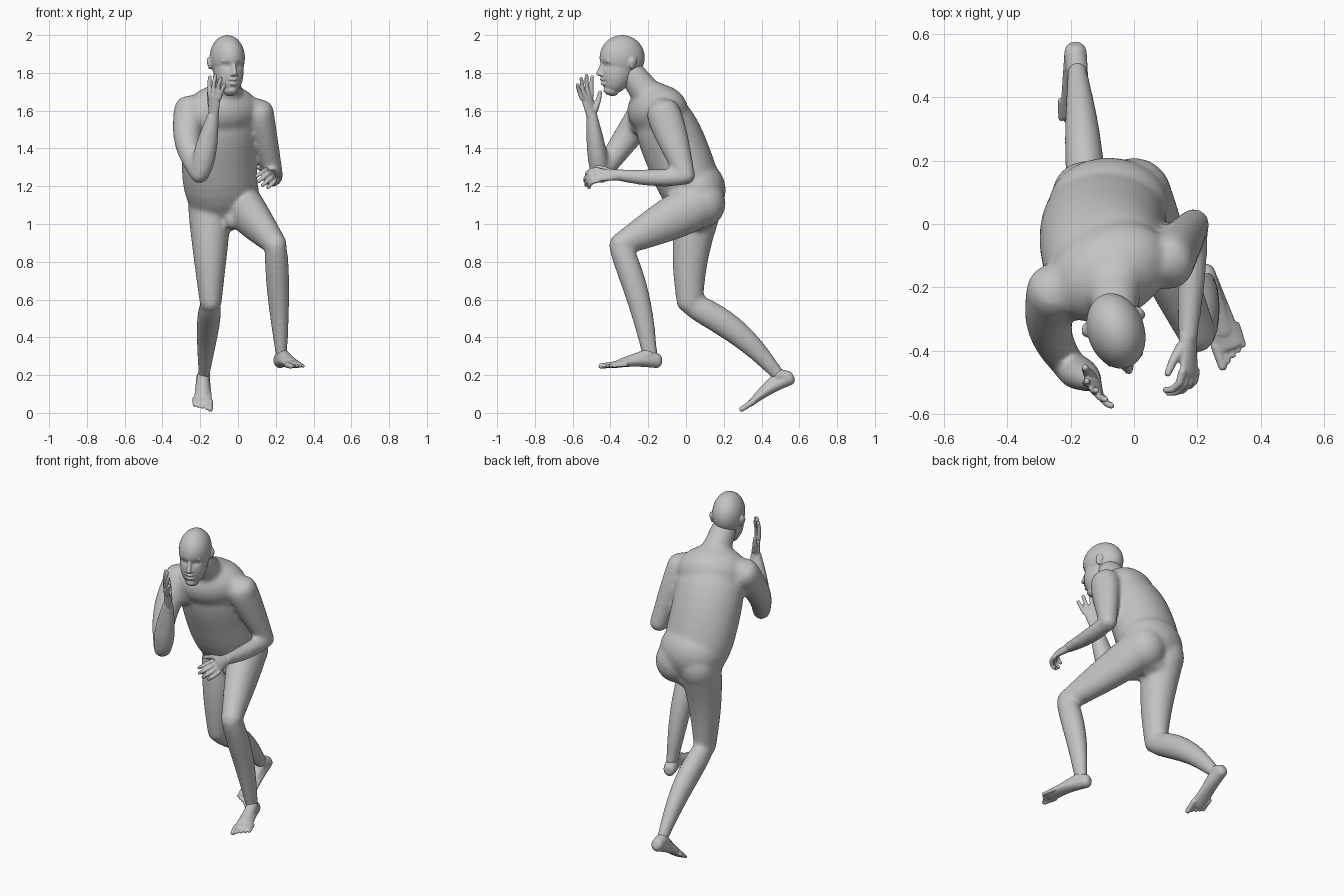
import bpy, bmesh
from math import sin, cos, pi, tau, exp, radians
from mathutils import Vector, Matrix

if "Cube" in bpy.data.objects:
    bpy.data.objects.remove(bpy.data.objects["Cube"])

skin = bpy.data.materials.new("plain grey skin")
skin.use_nodes = True
skin.diffuse_color = (.55, .55, .55, 1)
skin.node_tree.nodes["Principled BSDF"].inputs["Base Color"].default_value = skin.diffuse_color


def taper(first, last, bulge=0):
    """Radius rule: straight taper plus a muscle bulge nearer the first end."""
    return lambda t: first + (last - first) * t + bulge * sin(pi * t ** .7)


def tube(bm, start, end, width, depth=None, side=(1, 0, 0), bow=(0, 0, 0), twist=0, sides=24, steps=12):
    """Round-ended elliptical tube between two joints, bowed and twisted along its length."""
    start, end, bow = Vector(start), Vector(end), Vector(bow)
    depth = depth or width
    stations = [(0, -.75, .5), (0, -.4, .9)]
    stations += [(i / steps, 0, 1) for i in range(steps + 1)]
    stations += [(1, .4, .9), (1, .75, .5)]
    rings = []
    for t, overshoot, scale in stations:
        along = (end - start + bow * pi * cos(pi * t)).normalized()
        across = Matrix.Rotation(radians(twist * t), 3, 'Z') @ Vector(side)
        across = (across - along * across.dot(along)).normalized()
        out = along.cross(across)
        w, d = width(t), depth(t)
        centre = start.lerp(end, t) + bow * sin(pi * t) + along * overshoot * min(w, d)
        rings.append([bm.verts.new(centre + scale * (across * w * cos(tau * k / sides)
                                                     + out * d * sin(tau * k / sides)))
                      for k in range(sides)])
    for low, high in zip(rings, rings[1:]):
        for k in range(sides):
            bm.faces.new((low[k - 1], low[k], high[k], high[k - 1]))
    bm.faces.new(rings[0][::-1])
    bm.faces.new(rings[-1])


def blob(bm, centre, size, yaw=0, segments=24):
    """Ellipsoid muscle or feature."""
    place = (Matrix.Translation(centre) @ Matrix.Rotation(radians(yaw), 4, 'Z')
             @ Matrix.Diagonal((*size, 1)))
    bmesh.ops.create_uvsphere(bm, u_segments=segments, v_segments=segments // 2,
                              radius=1, matrix=place)


def finish(name, bm, voxel, smoothing):
    """Fuse the overlapping volumes into one smooth skin."""
    bmesh.ops.recalc_face_normals(bm, faces=bm.faces)
    mesh = bpy.data.meshes.new(name)
    bm.to_mesh(mesh)
    bm.free()
    mesh.materials.append(skin)
    mesh.shade_smooth()
    part = bpy.data.objects.new(name, mesh)
    bpy.context.collection.objects.link(part)
    fuse = part.modifiers.new("fuse", 'REMESH')
    fuse.mode, fuse.voxel_size, fuse.use_smooth_shade = 'VOXEL', voxel, True
    soften = part.modifiers.new("soften", 'SMOOTH')
    soften.factor, soften.iterations = .5, smoothing
    return part


# Joints of the pose
right_shoulder, right_elbow, right_wrist = (-.25, -.21, 1.6), (-.2, -.455, 1.26), (-.13, -.5, 1.58)
left_shoulder, left_elbow, left_wrist = (.11, -.12, 1.59), (.19, 0, 1.25), (.17, -.37, 1.26)
right_hip, right_knee, right_ankle = (-.15, .07, 1.1), (-.145, .02, .58), (-.18, .49, .2)
left_hip, left_knee, left_ankle = (.02, .06, 1.1), (.2, -.35, .89), (.23, -.19, .3)
pelvis, chest_top = (-.07, .08, 1.03), (-.07, -.18, 1.68)

# Trunk, twisted so the right shoulder leads, with shoulder girdle and neck
body = bmesh.new()
tube(body, pelvis, chest_top, lambda t: .2 * (1 - .45 * (2 * t - 1) ** 4),
     lambda t: .17 * (1 - .5 * abs(2 * t - 1) ** 3), bow=(-.03, .01, 0), twist=26, sides=36)
tube(body, right_shoulder, left_shoulder, taper(.08, .07), side=(0, 0, 1), bow=(0, 0, .03))
tube(body, (-.06, -.17, 1.64), (-.06, -.29, 1.8), taper(.09, .07))

# Upper back, chest, hips, buttocks and groin
blob(body, (-.08, -.15, 1.6), (.2, .15, .14), 26, segments=40)
for x, y in ((-.16, -.25), (.01, -.18)):
    blob(body, (x, y, 1.56), (.1, .045, .085), 26)
blob(body, (-.08, .06, 1.18), (.19, .15, .16), segments=40)
blob(body, (0, .09, 1.11), (.12, .12, .13))
blob(body, (-.15, .09, 1.11), (.11, .11, .13))
blob(body, (-.03, -.03, 1.02), (.04, .05, .05))

# Arms
tube(body, right_shoulder, right_elbow, taper(.09, .05), bow=(-.04, 0, 0))
tube(body, right_elbow, right_wrist, taper(.045, .032, .02), taper(.045, .03, .013))
tube(body, left_shoulder, left_elbow, taper(.08, .05), taper(.09, .05, .01))
tube(body, left_elbow, left_wrist, taper(.04, .03, .01), bow=(0, 0, -.01))

# Legs: left steps forward, right pushes off behind
tube(body, left_hip, left_knee, taper(.11, .06), taper(.12, .06, .015))
tube(body, left_knee, left_ankle, taper(.055, .03, .015), taper(.06, .04, .013), bow=(0, .02, 0))
tube(body, right_hip, right_knee, taper(.115, .058, .004), taper(.125, .07), bow=(0, -.02, 0))
tube(body, right_knee, right_ankle, taper(.05, .03, .018), taper(.06, .035, .02), bow=(0, .02, .03))
finish("body", body, .011, 12)

# Head, modelled facing -y and then turned
head = bmesh.new()
blob(head, (0, 0, 1.88), (.09, .122, .12), segments=64)
tube(head, (0, -.06, 1.71), (0, -.01, 1.85), taper(.04, .08, .015), taper(.04, .1, .015),
     sides=64, steps=40)


def press(x, z, width, height, depth):
    """Push a soft hollow into the face."""
    for v in head.verts:
        if v.co.y < -.03:
            v.co.y += depth * exp(-((v.co.x - x) / width) ** 2 - ((v.co.z - z) / height) ** 2)


press(0, 1.753, .025, .006, .01)
for s in (-1, 1):
    press(s * .034, 1.84, .02, .013, .014)
    blob(head, (s * .013, -.116, 1.79), (.01, .012, .008))          # nostril wing
    blob(head, (s * .033, -.085, 1.84), (.015, .013, .009))         # eye
    blob(head, (s * .034, -.094, 1.862), (.028, .012, .009))        # brow
    blob(head, (s * .089, .028, 1.85), (.008, .02, .034), s * 25)   # ear
    blob(head, (s * .095, .036, 1.86), (.006, .02, .022), s * 25)   # ear rim
# Nose, lips and chin
tube(head, (0, -.11, 1.845), (0, -.13, 1.795), taper(.01, .014))
for y, z, width in ((-.112, 1.765, .024), (-.108, 1.742, .02)):
    blob(head, (0, y, z), (width, .012, .007))
blob(head, (0, -.085, 1.707), (.024, .018, .016))
turned_head = finish("head", head, .0055, 4)
turned_head.matrix_world = (Matrix.Translation((-.057, -.338, 0))
                            @ Matrix.Rotation(radians(18), 4, 'Z'))


def local_frame(origin, forward, normal, mirror):
    """Axes of a hand or foot, and a function placing points in them."""
    origin, forward, normal = Vector(origin), Vector(forward).normalized(), Vector(normal)
    normal = (normal - forward * normal.dot(forward)).normalized()
    inner = forward.cross(normal) * mirror
    return forward, inner, normal, lambda f, s, n=0: origin + forward * f + inner * s + normal * n


def hand(name, wrist, direction, palm, mirror, curl, spread):
    """Palm, thumb and four fingers that curl towards the palm side."""
    forward, inner, normal, at = local_frame(wrist, direction, palm, mirror)
    bm = bmesh.new()
    tube(bm, at(-.02, 0), at(.1, 0), taper(.03, .043), taper(.026, .014), inner)
    tube(bm, at(.02, .02, .01), at(.06, .055, .02), taper(.02, .014), side=normal)
    tube(bm, at(.06, .055, .02), at(.1, .075, .03), taper(.014, .011), side=normal)
    for finger, length in enumerate((.038, .044, .041, .032)):
        offset = .036 - finger * .024
        ray = (forward + inner * offset * spread).normalized()
        joint, angle = at(.095, offset), curl / 2
        for bone in range(3):
            reach = length * (1 - bone / 8)
            tip = joint + (ray * cos(angle) + normal * sin(angle)) * reach
            radius = .013 - bone * .001
            tube(bm, joint, tip, taper(radius, radius - .001), side=inner, sides=12, steps=4)
            joint, angle = tip, angle + curl
    finish(name, bm, .005, 2)


hand("right_hand", right_wrist, (.06, -.27, 1), (.7, .7, 0), 1, .12, 7)
hand("left_hand", left_wrist, (.05, -1, 0), (-.8, 0, -.6), -1, .62, 3)


def foot(name, ankle, heel, direction, up, mirror):
    """Wedge-shaped foot with heel, raised instep and five toes."""
    forward, inner, normal, at = local_frame(heel, direction, up, mirror)
    bm = bmesh.new()
    tube(bm, at(.035, 0, .042), at(.28, 0, .018), taper(.035, .05), taper(.04, .017), inner,
         bow=normal * .008)
    tube(bm, at(.08, 0, .065), at(.23, 0, .03), taper(.034, .036), taper(.04, .024), inner)
    tube(bm, at(.04, 0, .045), ankle, taper(.036, .034), side=inner)
    for toe in range(5):
        radius = .0105 if toe else .017
        offset, reach = .038 - .021 * toe, .335 - .011 * toe
        tube(bm, at(reach - .07, offset, .02), at(reach, offset, .013),
             taper(radius, radius * .85), side=inner, sides=12)
    finish(name, bm, .005, 3)


foot("left_foot", left_ankle, (.21, -.122, .235), (.32, -.95, 0), (0, 0, 1), 1)
foot("right_foot", right_ankle, (-.185, .595, .165), (0, -.88, -.47), (0, -.47, .88), -1)
